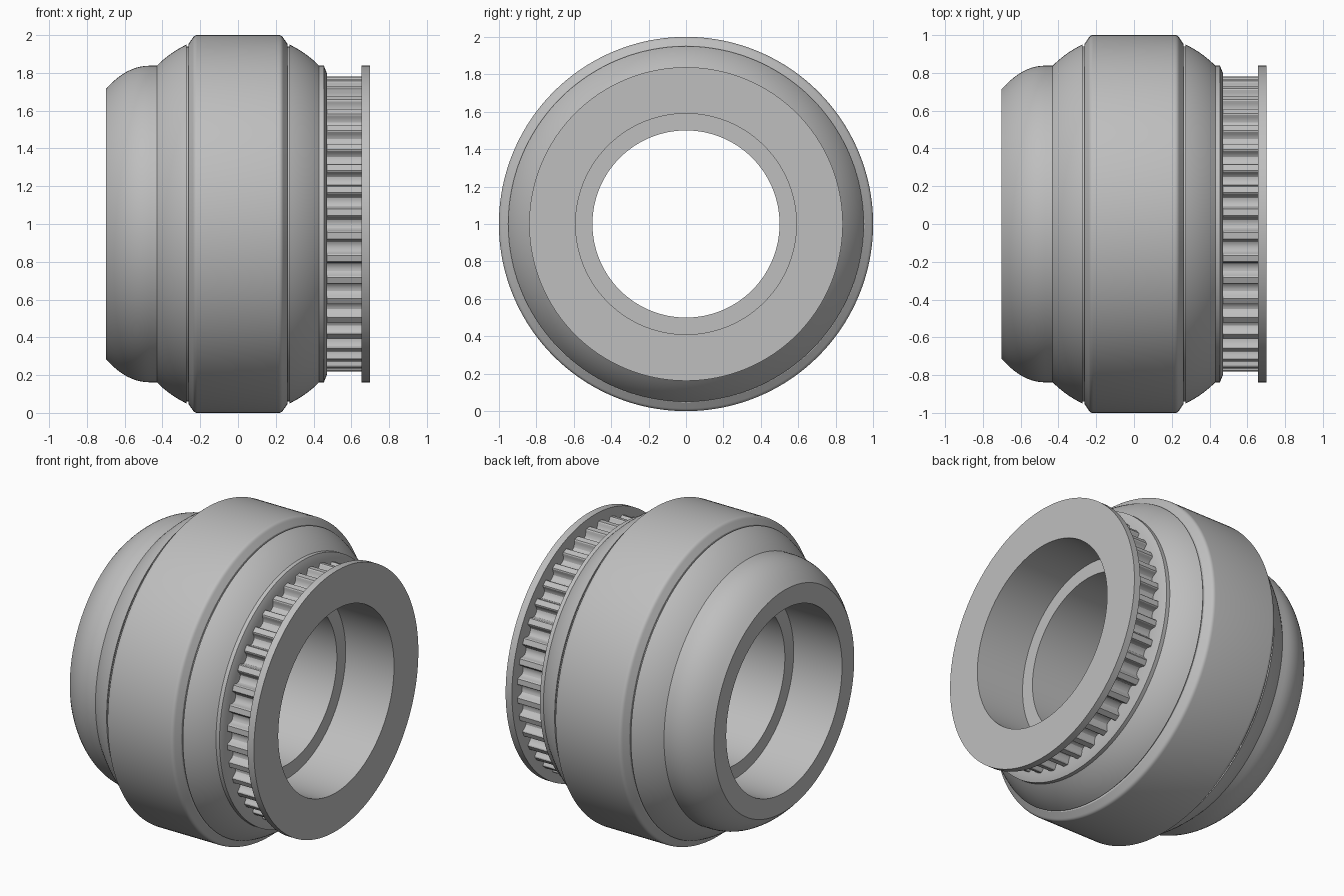
import bpy
import bmesh
import math

SEGMENTS = 160
TEETH = 40

if "Cube" in bpy.data.objects:
    bpy.data.objects.remove(bpy.data.objects["Cube"], do_unlink=True)

# One plain grey material
grey = bpy.data.materials.new("plain_grey")
grey.use_nodes = True
colour = (0.52, 0.52, 0.52, 1)
grey.diffuse_color = colour
grey.node_tree.nodes["Principled BSDF"].inputs["Base Color"].default_value = colour


def skin_rings(name, rings):
    """Bridge closed rings lying around the x axis, then stand the part on z = 0."""
    bm = bmesh.new()
    loops = [[bm.verts.new(p) for p in ring] for ring in rings]
    count = len(loops[0])
    for a, b in zip(loops, loops[1:]):
        for j in range(count):
            k = (j + 1) % count
            bm.faces.new((a[j], a[k], b[k], b[j]))
    mesh = bpy.data.meshes.new(name)
    bm.to_mesh(mesh)
    bm.free()
    mesh.materials.append(grey)
    obj = bpy.data.objects.new(name, mesh)
    bpy.context.collection.objects.link(obj)
    obj.location.z = 1
    bpy.ops.object.select_all(action='DESELECT')
    obj.select_set(True)
    bpy.context.view_layer.objects.active = obj
    bpy.ops.object.shade_smooth_by_angle(angle=math.radians(25))
    return obj


def ring_at(x, polar):
    return [(x, r * math.cos(a), r * math.sin(a)) for a, r in polar]


def lathe(name, profile):
    angles = [math.tau * i / SEGMENTS for i in range(SEGMENTS)]
    return skin_rings(name, [ring_at(x, [(a, r) for a in angles]) for x, r in profile])


def curve(p, c, q, steps=10):
    """Quadratic curve from p to q, pulled towards c."""
    pts = []
    for i in range(steps + 1):
        t = i / steps
        pts.append(tuple((1 - t) ** 2 * u + 2 * t * (1 - t) * v + t * t * w
                         for u, v, w in zip(p, c, q)))
    return pts


def mirrored(profile):
    return [(-x, r) for x, r in reversed(profile)]


# Rounded nose with its annular end face
lathe("nose_dome", [(-0.70, 0.59)]
      + curve((-0.70, 0.714), (-0.59, 0.838), (-0.47, 0.838))
      + [(-0.43, 0.838)])

# Convex shoulders on both sides of the central band
shoulder = curve((-0.43, 0.838), (-0.36, 0.908), (-0.272, 0.95))
lathe("nose_shoulder", shoulder)
lathe("pulley_shoulder", mirrored(shoulder))

# Central band with narrow grooves and softened rims
rim = [(-0.272, 0.95), (-0.272, 0.94), (-0.262, 0.94), (-0.262, 0.953),
       (-0.24, 0.985)] + curve((-0.24, 0.985), (-0.232, 1.0), (-0.215, 1.0), 4)[1:]
lathe("central_band", rim + mirrored(rim))

# Collar and flange enclosing the toothed section
lathe("collar", [(0.43, 0.838), (0.455, 0.838), (0.47, 0.80), (0.47, 0.733)])
lathe("end_flange", [(0.655, 0.733), (0.655, 0.838), (0.70, 0.838), (0.70, 0.59)])

# Toothed section with round-bottomed grooves
half_groove = [(0.057, 0.782), (0.050, 0.776), (0.045, 0.762), (0.040, 0.749),
               (0.029, 0.738), (0.015, 0.734)]
groove = [(-a, r) for a, r in half_groove] + [(0, 0.733)] + half_groove[::-1]
polar = [(math.tau * t / TEETH + a, r) for t in range(TEETH) for a, r in groove]
lathe_teeth = skin_rings("pulley_teeth", [ring_at(0.47, polar), ring_at(0.655, polar)])

# Stepped bore with a raised inner sleeve
lathe("bore", [(0.70, 0.59), (0.355, 0.59), (0.355, 0.50),
               (-0.355, 0.50), (-0.355, 0.59), (-0.70, 0.59)])
